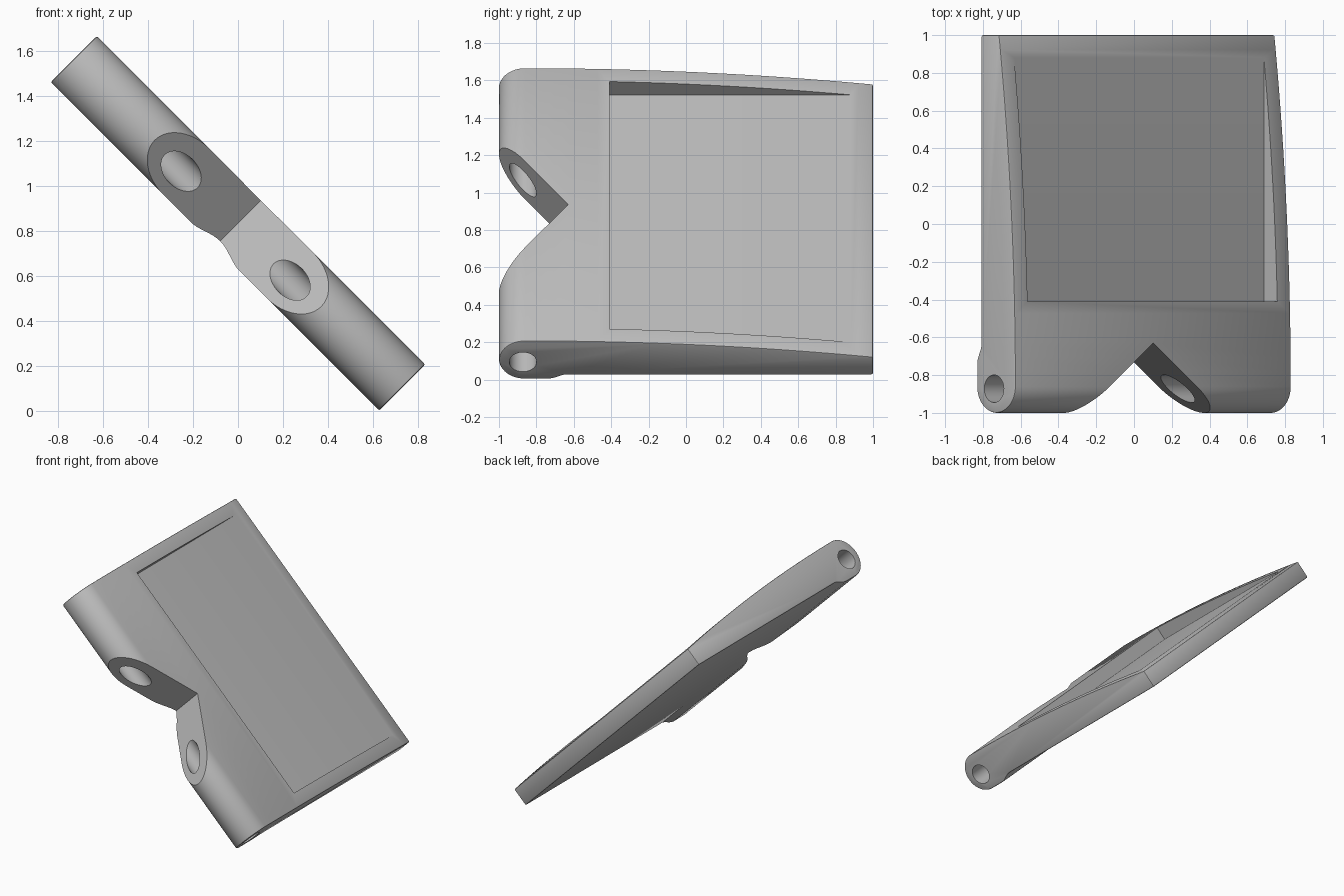
import bpy, bmesh, math
from mathutils import Matrix

cube = bpy.data.objects.get("Cube")
if cube:
    bpy.data.objects.remove(cube, do_unlink=True)

HALF = 1.033                      # half width of the plate
TILT = Matrix.Translation((0, 0, 0.835)) @ Matrix.Rotation(math.radians(45), 4, 'Y')

grey = bpy.data.materials.new("plain_grey")
grey.use_nodes = True
grey.diffuse_color = (0.5, 0.5, 0.5, 1)
bsdf = next(n for n in grey.node_tree.nodes if n.type == 'BSDF_PRINCIPLED')
bsdf.inputs["Base Color"].default_value = (0.5, 0.5, 0.5, 1)


def prism(name, points, depth):
    """Extrude a closed outline by the vector depth, then tilt it."""
    bm = bmesh.new()
    face = bm.faces.new([bm.verts.new(p) for p in points])
    moved = bmesh.ops.extrude_face_region(bm, geom=[face])["geom"]
    bmesh.ops.translate(bm, vec=depth,
                        verts=[v for v in moved if isinstance(v, bmesh.types.BMVert)])
    bmesh.ops.recalc_face_normals(bm, faces=bm.faces)
    mesh = bpy.data.meshes.new(name)
    bm.to_mesh(mesh)
    bm.free()
    mesh.materials.append(grey)
    obj = bpy.data.objects.new(name, mesh)
    obj.matrix_world = TILT
    bpy.context.collection.objects.link(obj)
    return obj


# side outline: rounded knuckle, arched top, thin back, stepped underside
outline = []
for i in range(25):
    a = math.radians(270 - 180 * i / 24)
    outline.append((-0.86 + 0.14 * math.cos(a), 0.145 * math.sin(a)))
for i in range(1, 25):
    t = i / 24
    outline.append((-0.86 + 1.86 * t, 0.145 - 0.123 * t * t))
outline.append((1, -0.112))
for i in range(9):
    t = i / 8
    outline.append((-0.63 - 0.11 * t, -0.112 - 0.033 * (1 - math.cos(math.pi * t)) / 2))

plate = prism("hinged_plate", [(-HALF, y, n) for y, n in outline], (2 * HALF, 0, 0))

# cutters: V notch, pin bore and wedge pocket
notch = prism("notch_cutter", [(0, -0.63, -0.3), (0.665, -1.1, -0.3),
                               (-0.665, -1.1, -0.3)], (0, 0, 0.6))
ring = [2 * math.pi * i / 48 for i in range(48)]
bore = prism("pin_bore_cutter", [(-1.2, -0.872 + 0.073 * math.cos(a),
                                  -0.015 + 0.073 * math.sin(a)) for a in ring],
             (2.4, 0, 0))
pocket = prism("pocket_cutter", [(-0.935, -0.41, 0.037), (0.935, -0.41, 0.037),
                                 (0.935, 0.9, 0.037), (-0.935, 0.9, 0.037)],
               (0, 0, 0.3))

bpy.context.view_layer.objects.active = plate
plate.select_set(True)

# softened outer edges
bevel = plate.modifiers.new("soft_edges", 'BEVEL')
bevel.width = 0.008
bevel.segments = 2
bevel.limit_method = 'ANGLE'
bevel.angle_limit = math.radians(50)
bpy.ops.object.modifier_apply(modifier=bevel.name)

for cutter in (notch, bore, pocket):
    cutter.hide_render = True
    cut = plate.modifiers.new(cutter.name, 'BOOLEAN')
    cut.operation = 'DIFFERENCE'
    cut.solver = 'EXACT'
    cut.object = cutter
    bpy.ops.object.modifier_apply(modifier=cut.name)
    bpy.data.objects.remove(cutter, do_unlink=True)

bpy.ops.object.shade_smooth_by_angle(angle=math.radians(30))
